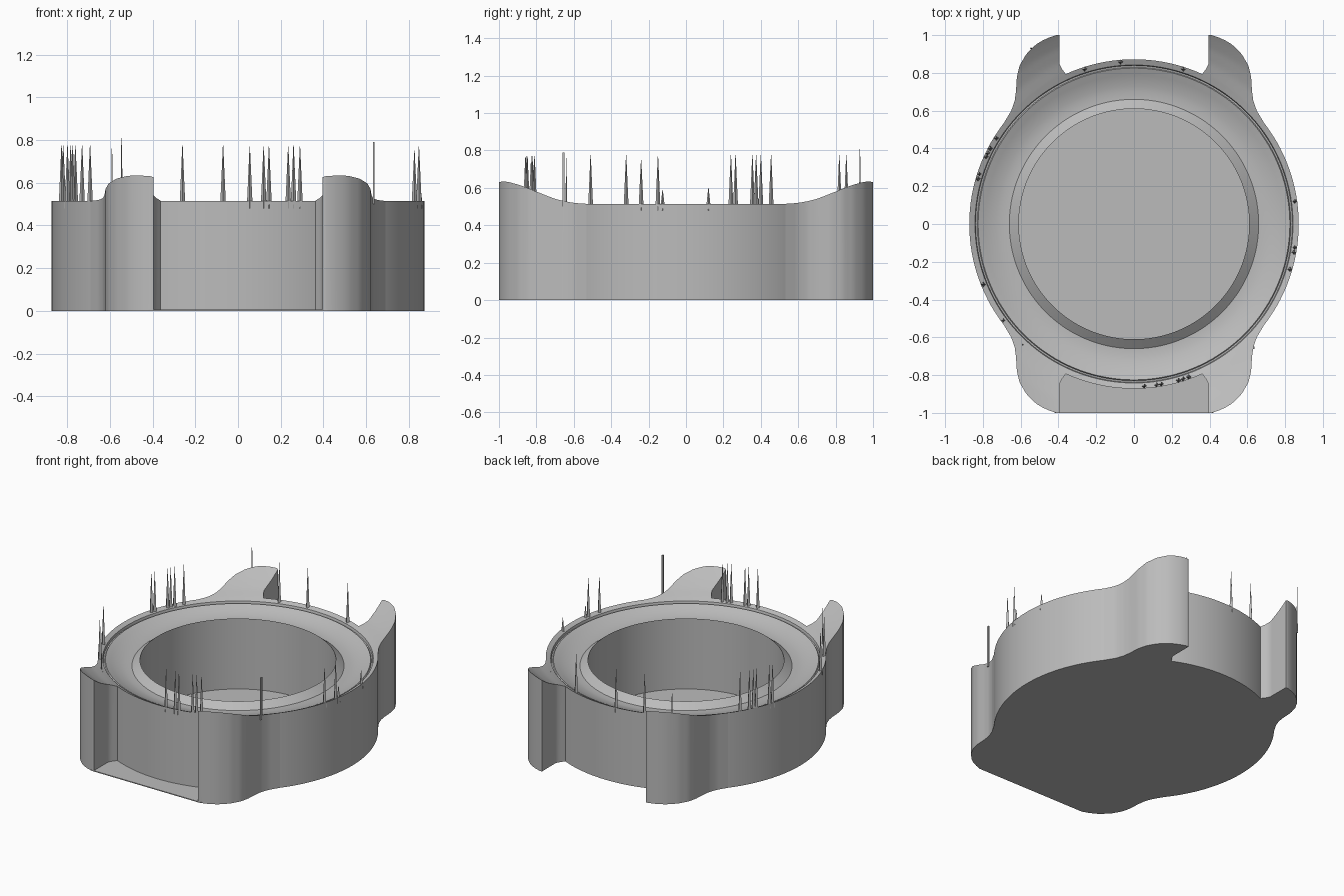
import bpy, bmesh, math

cube = bpy.data.objects.get("Cube")
if cube:
    bpy.data.objects.remove(cube)

grey = bpy.data.materials.new("matte grey")
grey.use_nodes = True
grey.diffuse_color = (0.5, 0.5, 0.5, 1)
grey.node_tree.nodes["Principled BSDF"].inputs["Base Color"].default_value = (0.5, 0.5, 0.5, 1)


def finish(bm, name, smooth=True):
    bmesh.ops.recalc_face_normals(bm, faces=bm.faces)
    mesh = bpy.data.meshes.new(name)
    bm.to_mesh(mesh)
    bm.free()
    mesh.materials.append(grey)
    obj = bpy.data.objects.new(name, mesh)
    bpy.context.collection.objects.link(obj)
    if smooth:
        bpy.ops.object.select_all(action='DESELECT')
        obj.select_set(True)
        bpy.context.view_layer.objects.active = obj
        bpy.ops.object.shade_smooth_by_angle(angle=math.radians(25))
    return obj


def interp(points, t):
    for (a, va), (b, vb) in zip(points, points[1:]):
        if t <= b:
            return va + (vb - va) * max(0, t - a) / (b - a)
    return points[-1][1]


# Dished top shared by the bezel and the lugs: radius -> height
DISH = [(0.70, 0.45), (0.76, 0.465), (0.83, 0.495), (0.872, 0.515),
        (0.94, 0.542), (1.01, 0.58), (1.06, 0.615), (1.10, 0.645)]
RIM = 0.872
FLOOR = 0.006

# Round case: thin floor, bore, raised inner lip, dished bezel with a fine groove
profile = [(0, FLOOR), (0.61, FLOOR), (0.61, 0.49), (0.66, 0.45), (0.70, 0.45)]
profile += [(r, interp(DISH, r)) for r in (0.73, 0.76, 0.79, 0.825)]
profile += [(0.83, 0.485), (0.838, 0.485), (0.842, 0.502), (RIM, 0.515), (RIM, 0), (0, 0)]
bm = bmesh.new()
verts = [bm.verts.new((r, 0, z)) for r, z in profile]
edges = [bm.edges.new(pair) for pair in zip(verts, verts[1:])]
bmesh.ops.spin(bm, geom=verts + edges, cent=(0, 0, 0), axis=(0, 0, 1),
               angle=math.tau, steps=144, use_duplicate=False)
bmesh.ops.remove_doubles(bm, verts=bm.verts, dist=0.0001)
finish(bm, "case_body")

# Lug outline: outer and inner x at each y
OUTER = [(0.46, 0.738), (0.50, 0.71), (0.55, 0.68), (0.60, 0.65), (0.65, 0.632),
         (0.70, 0.625), (0.78, 0.62), (0.84, 0.605), (0.90, 0.57), (0.95, 0.52),
         (0.98, 0.47), (1.0, 0.41)]
FILLET = [(0.80, 0.365), (0.825, 0.385), (0.85, 0.395), (1.0, 0.395)]


def inner_x(y):
    if y >= 0.8:
        return interp(FILLET, y)
    return max(math.sqrt(0.86 ** 2 - y * y), 0.36)


def make_lug(name, sx, sy):
    bm = bmesh.new()
    rows, cols = 36, 8
    top = []
    for i in range(rows + 1):
        y = 0.46 + 0.54 * i / rows
        a, b = inner_x(y), interp(OUTER, y)
        row = []
        for j in range(cols + 1):
            x = a + (b - a) * j / cols
            row.append(bm.verts.new((sx * x, sy * y, interp(DISH, math.hypot(x, y)))))
        top.append(row)
    faces = [bm.faces.new((top[i][j], top[i + 1][j], top[i + 1][j + 1], top[i][j + 1]))
             for i in range(rows) for j in range(cols)]
    # Drop the outline straight down to the ground
    bottom = bmesh.ops.extrude_face_region(bm, geom=faces, use_keep_orig=True)
    for v in bottom["geom"]:
        if isinstance(v, bmesh.types.BMVert):
            v.co.z = 0
    finish(bm, name)


for side, sx in (("left", 1), ("right", -1)):
    for end, sy in (("front", -1), ("back", 1)):
        make_lug(f"{end}_{side}_lug", sx, sy)

# Thin web closing the base between the front lugs
bm = bmesh.new()
bmesh.ops.create_cube(bm, size=1)
for v in bm.verts:
    v.co = (v.co.x * 0.84, -0.895 + v.co.y * 0.21, FLOOR / 2 + v.co.z * FLOOR)
finish(bm, "front_web", smooth=False)


# Thin spikes standing on the rim
def spike(bm, x, y, height, radius=0.014):
    steps = 4
    res = bmesh.ops.create_cone(bm, cap_ends=True, segments=steps, radius1=radius,
                                radius2=0.001, depth=height - 0.48)
    for v in res["verts"]:
        v.co.x += x
        v.co.y += y
        v.co.z += (height + 0.48) / 2


bm = bmesh.new()
R = 0.86
for x in (0.055, 0.12, 0.145, 0.235, 0.26, 0.29):
    spike(bm, x, -math.sqrt(R * R - x * x), 0.77)
for x in (-0.26, -0.07, 0.26):
    spike(bm, x, math.sqrt(R * R - x * x), 0.775)
for y in (0.24, 0.265, 0.355, 0.375, 0.4, 0.455, -0.51, -0.32):
    spike(bm, -math.sqrt(R * R - y * y), y, 0.775)
for y, h in ((-0.24, 0.75), (-0.15, 0.77), (0.12, 0.6), (-0.125, 0.59)):
    spike(bm, math.sqrt(R * R - y * y), y, h)
spike(bm, -0.59, -0.64, 0.76, 0.005)
spike(bm, -0.545, 0.93, 0.81, 0.006)
finish(bm, "rim_spikes", smooth=False)

# One straight sliver at the front left
bm = bmesh.new()
bmesh.ops.create_cube(bm, size=1)
for v in bm.verts:
    v.co = (0.635 + v.co.x * 0.008, -0.655 + v.co.y * 0.012, 0.645 + v.co.z * 0.29)
finish(bm, "rim_sliver", smooth=False)
